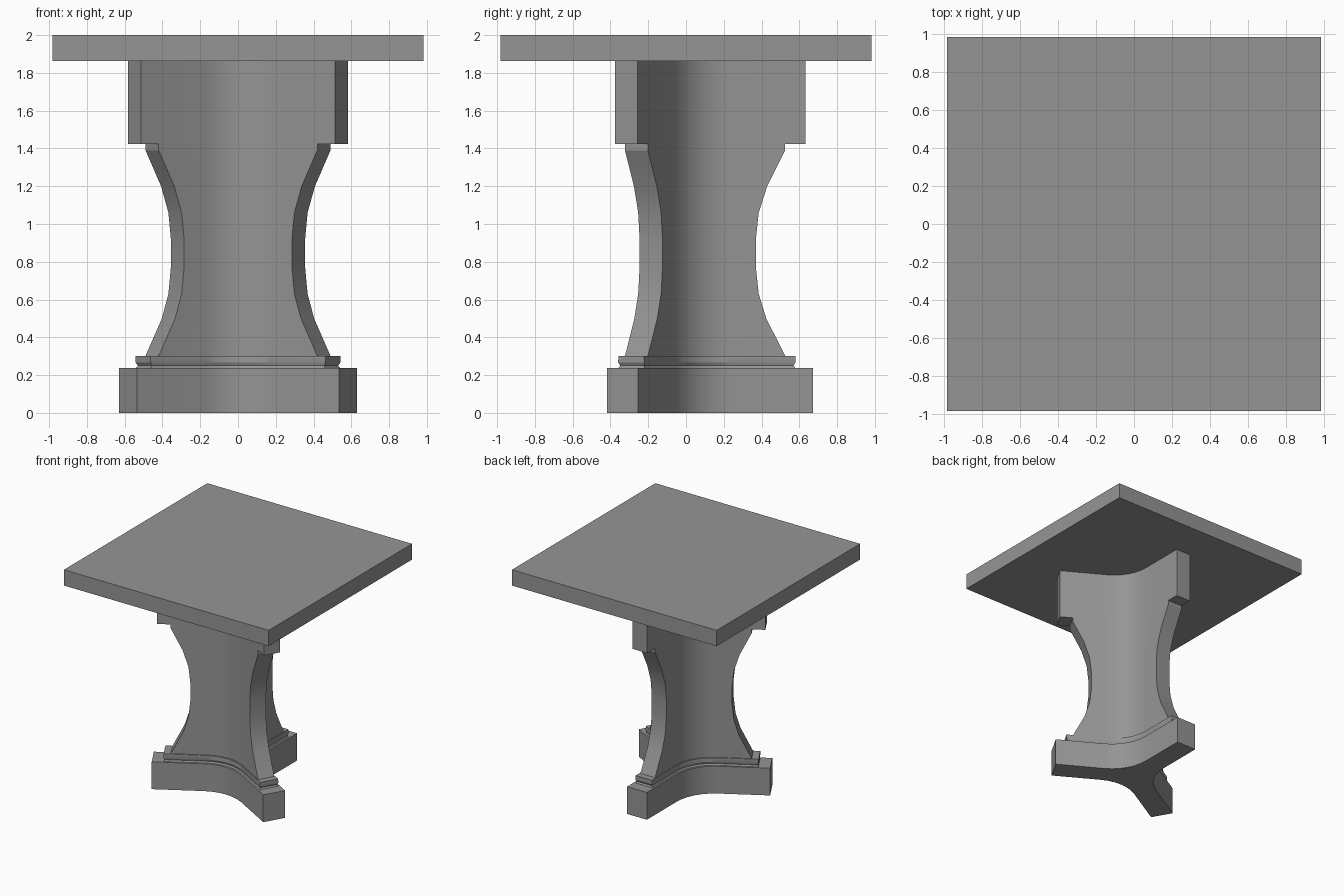
import bpy, bmesh
from math import radians, cos, sin, tan
from mathutils import Vector, Matrix

if "Cube" in bpy.data.objects:
    bpy.data.objects.remove(bpy.data.objects["Cube"], do_unlink=True)

grey = bpy.data.materials.new("stone_grey")
grey.use_nodes = True
colour = (0.3, 0.3, 0.3, 1)
grey.diffuse_color = colour
grey.node_tree.nodes["Principled BSDF"].inputs["Base Color"].default_value = colour


def finish(name, bm):
    bmesh.ops.recalc_face_normals(bm, faces=bm.faces)
    mesh = bpy.data.meshes.new(name)
    bm.to_mesh(mesh)
    bm.free()
    mesh.materials.append(grey)
    ob = bpy.data.objects.new(name, mesh)
    bpy.context.collection.objects.link(ob)
    bpy.ops.object.select_all(action='DESELECT')
    ob.select_set(True)
    bpy.context.view_layer.objects.active = ob
    bpy.ops.object.shade_smooth_by_angle(angle=radians(25))
    return ob


def tri_arm_section(reach, half, fillet, z, steps=6):
    """Outline of three arms joined by concave arcs."""
    pts = []
    centre = Vector((0, (half + fillet) / sin(radians(60)), 0))
    for k in range(3):
        # arm end, then the hollow that follows it counter-clockwise
        arm = Matrix.Rotation(radians(120 * k), 3, 'Z')
        hollow = Matrix.Rotation(radians(120 * k + 60), 3, 'Z')
        pts += [arm @ Vector((x, reach, z)) for x in (half, -half)]
        for i in range(steps + 1):
            a = radians(-60 - 60 * i / steps)
            arc = centre + Vector((fillet * cos(a), fillet * sin(a), z))
            pts.append(hollow @ arc)
    return pts


def loft(name, profile, fillet):
    """Skin three-armed sections given as (reach, half width, height)."""
    bm = bmesh.new()
    rings = [[bm.verts.new(p) for p in tri_arm_section(r, w, fillet, z)]
             for r, w, z in profile]
    for low, high in zip(rings, rings[1:]):
        for i in range(len(low)):
            j = (i + 1) % len(low)
            bm.faces.new((low[i], low[j], high[j], high[i]))
    bm.faces.new(rings[0][::-1])
    bm.faces.new(rings[-1])
    return finish(name, bm)


# Foot slab
loft("foot_slab", [(0.673, 0.095, 0), (0.673, 0.095, 0.237)], 0.36)

# Small moulding above the foot
loft("foot_moulding", [(0.578, 0.08, 0.237), (0.57, 0.073, 0.25),
                       (0.58, 0.08, 0.268), (0.58, 0.078, 0.302)], 0.35)

# Waisted shaft
shaft = [(0.525, 0.302), (0.425, 0.5), (0.385, 0.63), (0.37, 0.77), (0.37, 0.92),
         (0.385, 1.06), (0.43, 1.2), (0.525, 1.39), (0.525, 1.424)]
loft("shaft", [(r, 0.07, z) for r, z in shaft], 0.34)

# Upper block
loft("upper_block", [(0.633, 0.07, 1.424), (0.633, 0.07, 1.863)], 0.34)

# Square table top
bm = bmesh.new()
bmesh.ops.create_cube(bm, size=1, matrix=Matrix.Translation((0, 0, 1.9315))
                      @ Matrix.Diagonal((1.966, 1.966, 0.137, 1)))
finish("table_top", bm)
